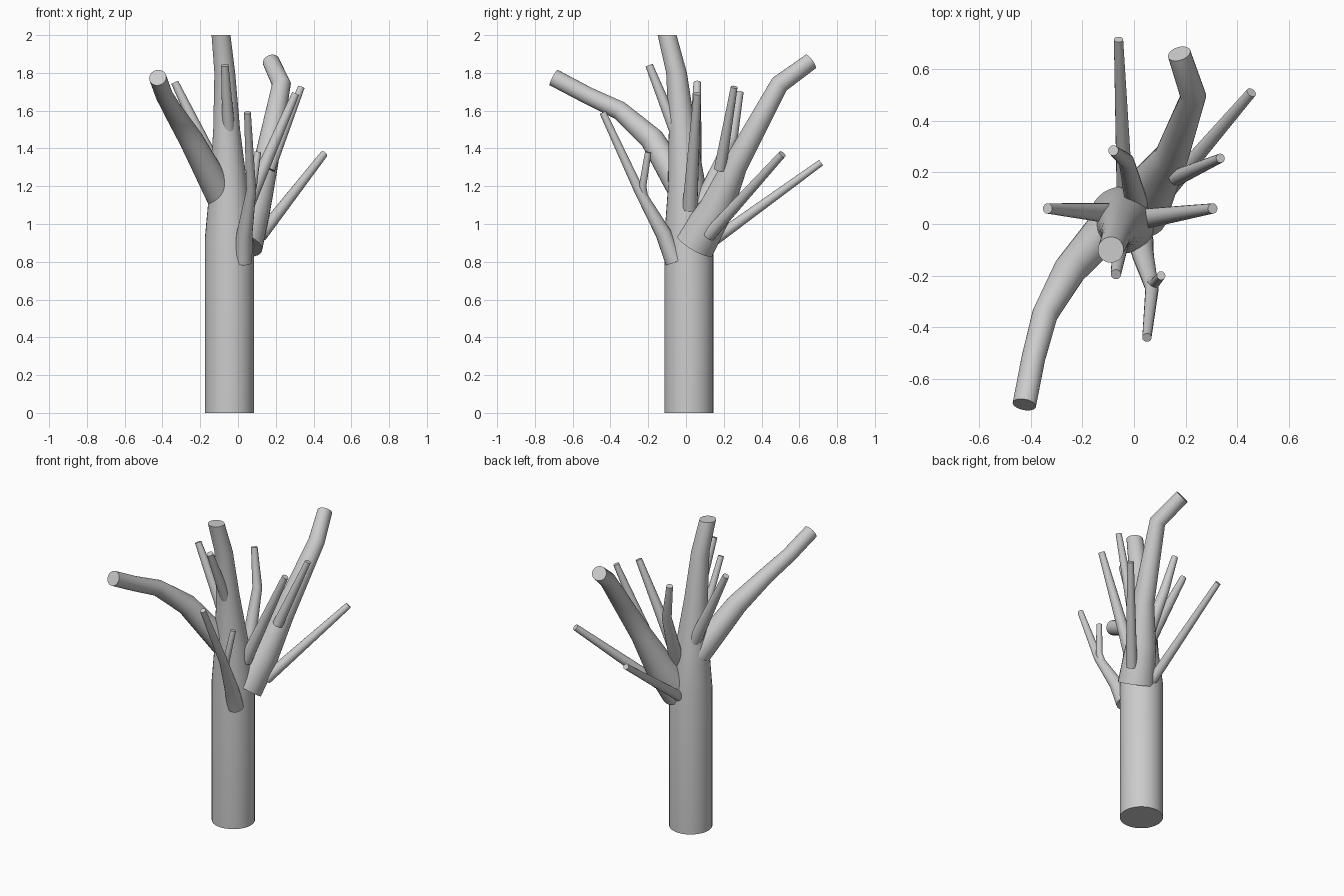
import bpy, bmesh, math
from mathutils import Vector

if "Cube" in bpy.data.objects:
    bpy.data.objects.remove(bpy.data.objects["Cube"])


def limb(name, pts, sides=16, level=False):
    """Tapered tube through (x, y, z, radius) points with closed ends."""
    P = [Vector(p[:3]) for p in pts]
    n = len(P)
    bm = bmesh.new()
    rings = []
    for i, p in enumerate(P):
        a = (P[i] - P[i - 1]).normalized() if i else Vector()
        b = (P[i + 1] - P[i]).normalized() if i < n - 1 else Vector()
        t = Vector((0, 0, 1)) if level else (a + b).normalized()
        u = Vector((0, 1, 0)).cross(t).normalized()
        v = t.cross(u)
        ring = []
        for k in range(sides):
            w = 2 * math.pi * k / sides
            ring.append(bm.verts.new(p + pts[i][3] * (math.cos(w) * u + math.sin(w) * v)))
        rings.append(ring)
    for r, s in zip(rings, rings[1:]):
        for k in range(sides):
            j = (k + 1) % sides
            bm.faces.new((r[k], r[j], s[j], s[k]))
    bm.faces.new(rings[0][::-1])
    bm.faces.new(rings[-1])
    me = bpy.data.meshes.new(name)
    bm.to_mesh(me)
    bm.free()
    ob = bpy.data.objects.new(name, me)
    bpy.context.collection.objects.link(ob)
    bpy.context.view_layer.objects.active = ob
    bpy.ops.object.select_all(action='DESELECT')
    ob.select_set(True)
    bpy.ops.object.shade_smooth_by_angle(angle=math.radians(40))
    return ob


# Trunk, with level cuts at the base and top
limb("trunk", [(-.045, .015, 0, .13), (-.045, .015, .93, .13), (-.05, .005, 1.2, .10),
               (-.06, -.02, 1.5, .071), (-.07, -.05, 1.8, .055), (-.09, -.10, 2, .05)], 32, True)

# Two main boughs
limb("back_bough", [(.02, .045, .89, .112), (.08, .16, 1.08, .092), (.145, .26, 1.31, .066),
                    (.23, .495, 1.74, .05), (.175, .66, 1.86, .045)], 24)
limb("front_bough", [(-.09, .0, 1.15, .08), (-.25, -.18, 1.45, .064), (-.345, -.35, 1.6, .05),
                     (-.39, -.52, 1.68, .046), (-.425, -.70, 1.775, .046)], 24)

# Thin side branches
limb("low_front_branch", [(.025, -.06, .80, .05), (.035, -.12, .95, .042),
                          (.07, -.25, 1.18, .026), (.05, -.44, 1.59, .018)])
limb("low_front_twig", [(.06, -.22, 1.13, .022), (.08, -.23, 1.2, .02), (.105, -.2, 1.38, .017)])
limb("low_right_branch", [(.12, .12, .94, .035), (.455, .51, 1.37, .02)])
limb("low_back_branch", [(-.035, .1, .88, .032), (-.06, .715, 1.325, .018)])
limb("upper_front_branch", [(-.045, -.03, 1.43, .036), (-.07, -.195, 1.84, .02)])
limb("left_branch", [(-.07, .04, 1.2, .042), (-.335, .06, 1.75, .02)])
limb("right_branch", [(.04, .02, 1.08, .04), (.305, .06, 1.69, .02)])
limb("bough_twig", [(.165, .18, 1.29, .032), (.335, .255, 1.725, .018)])
limb("back_branch", [(.01, .08, 1.1, .045), (-.03, .245, 1.46, .03), (-.08, .285, 1.70, .02)])
